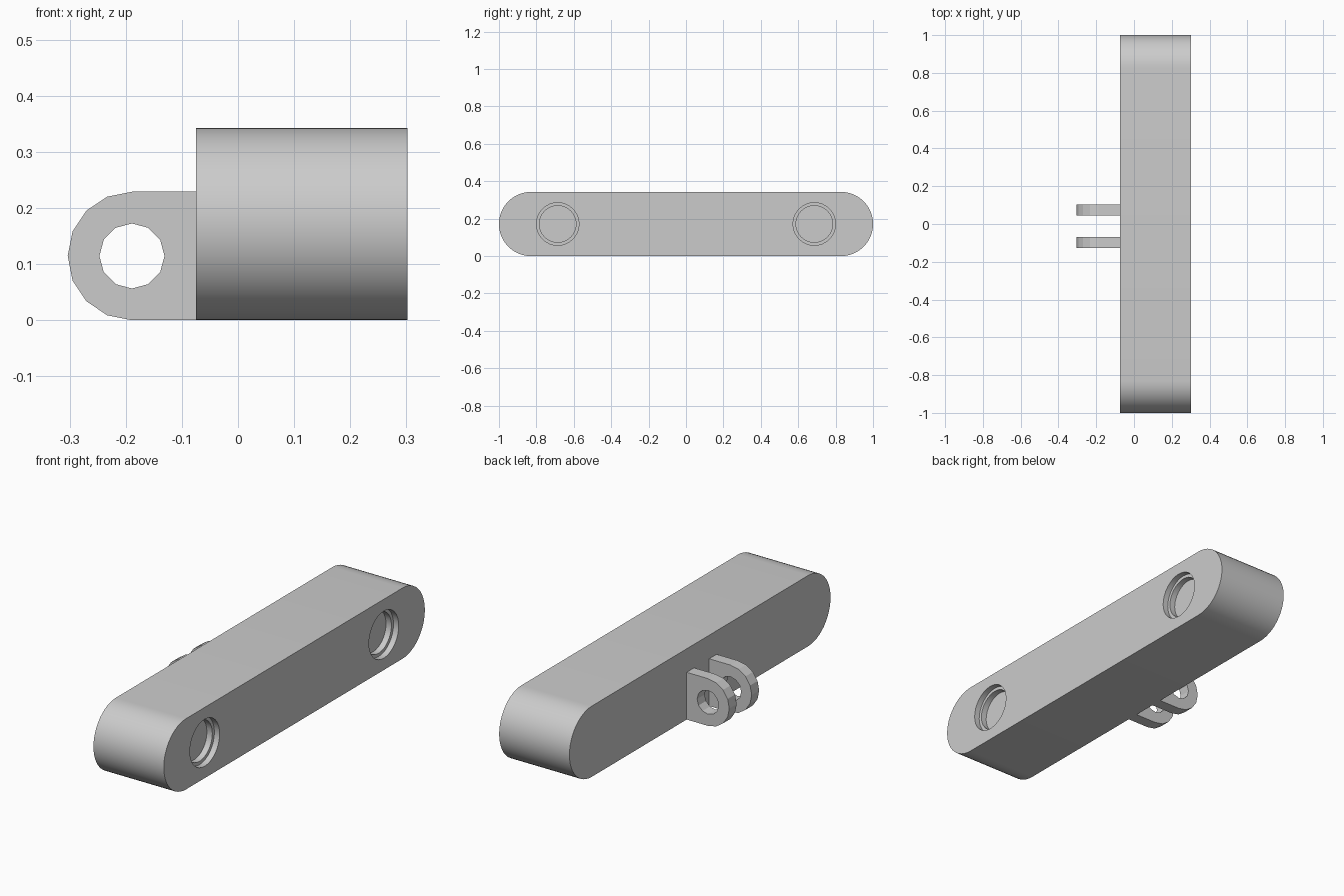
import bpy
import bmesh
from math import cos, sin, pi, radians

if "Cube" in bpy.data.objects:
    bpy.data.objects.remove(bpy.data.objects["Cube"], do_unlink=True)

grey = bpy.data.materials.new("plain grey")
grey.use_nodes = True
grey.diffuse_color = (0.6, 0.6, 0.6, 1)
grey.node_tree.nodes["Principled BSDF"].inputs["Base Color"].default_value = grey.diffuse_color


def arc(cx, cy, r, start, end, steps):
    """Points along an arc, both ends included."""
    angles = [radians(start + (end - start) * i / steps) for i in range(steps + 1)]
    return [(cx + r * cos(a), cy + r * sin(a)) for a in angles]


def extrude(name, points, offset):
    """Prism from a closed 3D outline."""
    bm = bmesh.new()
    face = bm.faces.new([bm.verts.new(p) for p in points])
    moved = bmesh.ops.extrude_face_region(bm, geom=[face])["geom"]
    bmesh.ops.translate(bm, vec=offset,
                        verts=[v for v in moved if isinstance(v, bmesh.types.BMVert)])
    bmesh.ops.recalc_face_normals(bm, faces=bm.faces)
    mesh = bpy.data.meshes.new(name)
    bm.to_mesh(mesh)
    bm.free()
    mesh.materials.append(grey)
    obj = bpy.data.objects.new(name, mesh)
    bpy.context.collection.objects.link(obj)
    return obj


def cut(target, cutter):
    cutter.hide_render = True
    cutter.hide_viewport = True
    cutter.display_type = 'WIRE'
    mod = target.modifiers.new("cut", 'BOOLEAN')
    mod.operation = 'DIFFERENCE'
    mod.solver = 'EXACT'
    mod.object = cutter
    bpy.context.view_layer.objects.active = target
    bpy.ops.object.modifier_apply(modifier=mod.name)
    bpy.data.objects.remove(cutter, do_unlink=True)


# Long bar with rounded ends
BACK, FACE, R = -0.075, 0.302, 0.1715
outline = arc(1 - R, R, R, -90, 90, 24) + arc(R - 1, R, R, 90, 270, 24)
body = extrude("bar_body", [(BACK, y, z) for y, z in outline], (FACE - BACK, 0, 0))

# Stepped blind sockets in the bar's face
for side in (-1, 1):
    for radius, depth in ((0.114, 0.028), (0.098, 0.057)):
        ring = arc(side * 0.686, R, radius, 0, 360, 32)[:-1]
        cut(body, extrude("socket_cutter", [(FACE - depth, y, z) for y, z in ring], (0.2, 0, 0)))

bpy.ops.object.select_all(action='DESELECT')
body.select_set(True)
bpy.context.view_layer.objects.active = body
bpy.ops.object.shade_smooth_by_angle(angle=radians(30))

# Pair of pierced hinge lugs on the back
LUG_X, LUG_R, THICK = -0.189, 0.1145, 0.057
for name, y in (("front_lug", -0.127), ("rear_lug", 0.045)):
    profile = [(BACK, 0)] + arc(LUG_X, LUG_R, LUG_R, 270, 90, 8) + [(BACK, 2 * LUG_R)]
    lug = extrude(name, [(x, y, z) for x, z in profile], (0, THICK, 0))
    hole = arc(LUG_X, LUG_R, 0.058, 0, 360, 12)[:-1]
    cut(lug, extrude("pin_cutter", [(x, y - 0.05, z) for x, z in hole], (0, THICK + 0.1, 0)))
